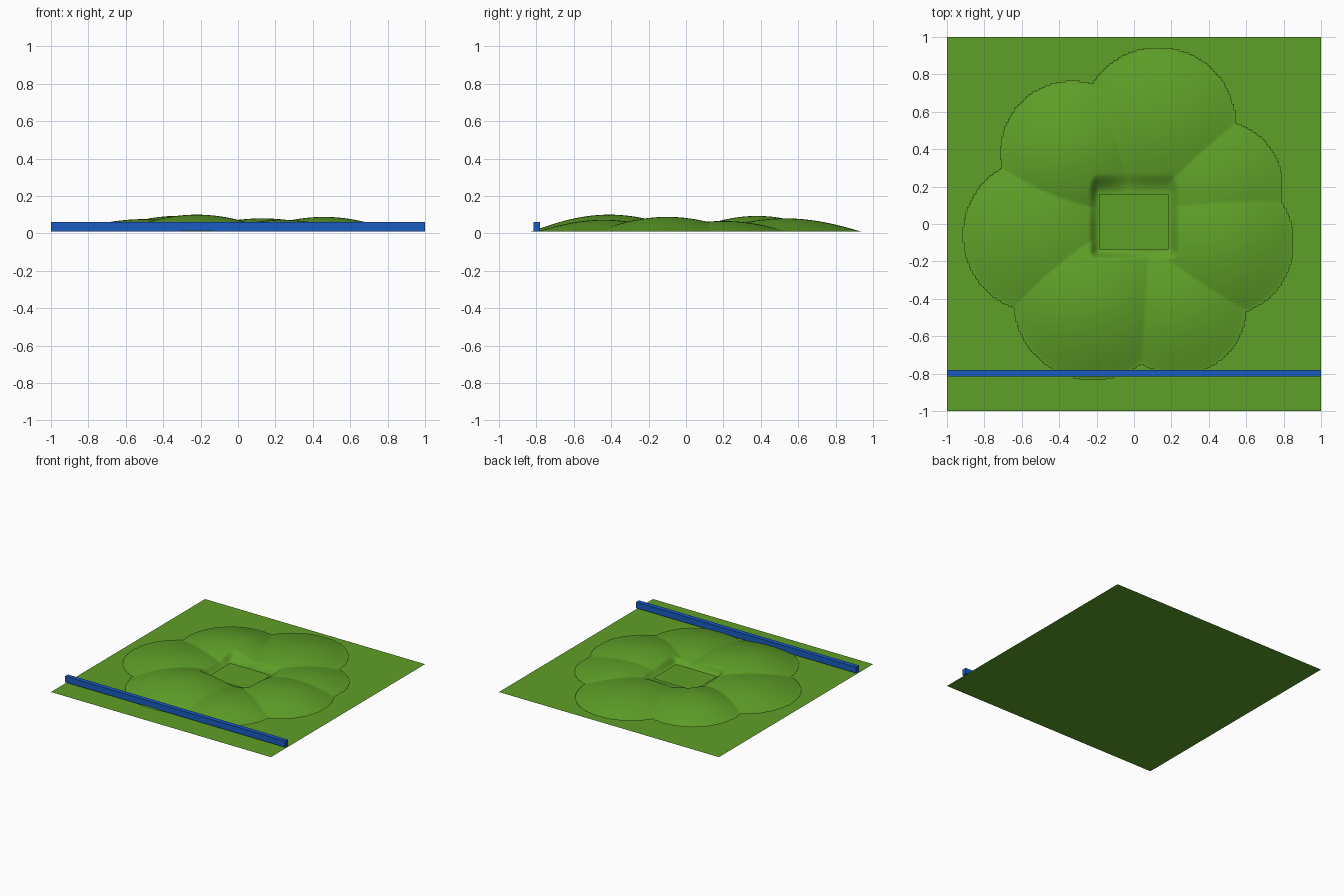
import bpy, bmesh

cube = bpy.data.objects.get("Cube")
if cube:
    bpy.data.objects.remove(cube, do_unlink=True)

BASE = 0.01  # height of the lower rim of the mounds and barrier


def make_material(name, rgb):
    mat = bpy.data.materials.new(name)
    mat.use_nodes = True
    mat.diffuse_color = (*rgb, 1)
    mat.node_tree.nodes["Principled BSDF"].inputs["Base Color"].default_value = (*rgb, 1)
    return mat


def add_object(name, bm, mat, smooth=False):
    mesh = bpy.data.meshes.new(name)
    for face in bm.faces:
        face.smooth = smooth
    bm.to_mesh(mesh)
    bm.free()
    mesh.materials.append(mat)
    obj = bpy.data.objects.new(name, mesh)
    bpy.context.collection.objects.link(obj)


grass = make_material("grass green", (0.113, 0.35, 0.021))
blue = make_material("barrier blue", (0.01, 0.105, 0.53))

# Mounds around the hollow: centre x, centre y, radius, height
MOUNDS = [
    (0.13, 0.53, 0.41, 0.070),
    (-0.33, 0.38, 0.38, 0.083),
    (-0.50, -0.06, 0.41, 0.066),
    (-0.22, -0.41, 0.42, 0.090),
    (0.24, -0.44, 0.36, 0.062),
    (0.46, -0.10, 0.39, 0.078),
    (0.44, 0.20, 0.35, 0.056),
]


def hollow_mask(x, y):
    # Zero inside the central square; gentle bank at the back, steep elsewhere
    dx = max(abs(x) - 0.19, 0) / 0.05
    dy = max((y - 0.16) / 0.11, (-0.14 - y) / 0.05, 0)
    t = min((dx * dx + dy * dy) ** 0.5, 1)
    return t * t * (3 - 2 * t)


def mound_height(x, y):
    best = 0
    for cx, cy, radius, height in MOUNDS:
        r2 = ((x - cx) ** 2 + (y - cy) ** 2) / radius ** 2
        if r2 < 1:
            best = max(best, height * (1 - r2) ** 1.15)
    return best * hollow_mask(x, y)


# Flat ground
bm = bmesh.new()
bmesh.ops.create_grid(bm, x_segments=1, y_segments=1, size=1)
add_object("ground", bm, grass)

# Ring of overlapping mounds, trimmed to the raised area
bm = bmesh.new()
bmesh.ops.create_grid(bm, x_segments=240, y_segments=240, size=1)
for v in bm.verts:
    v.co.z = BASE + mound_height(v.co.x, v.co.y)
flat = [f for f in bm.faces if all(v.co.z < BASE + 1e-5 for v in f.verts)]
bmesh.ops.delete(bm, geom=flat, context="FACES")
add_object("grass_mounds", bm, grass, smooth=True)

# Long low barrier along the front
bm = bmesh.new()
bmesh.ops.create_cube(bm, size=1)
bmesh.ops.scale(bm, vec=(2, 0.036, 0.05), verts=bm.verts)
bmesh.ops.translate(bm, vec=(0, -0.798, BASE + 0.025), verts=bm.verts)
add_object("front_barrier", bm, blue)
